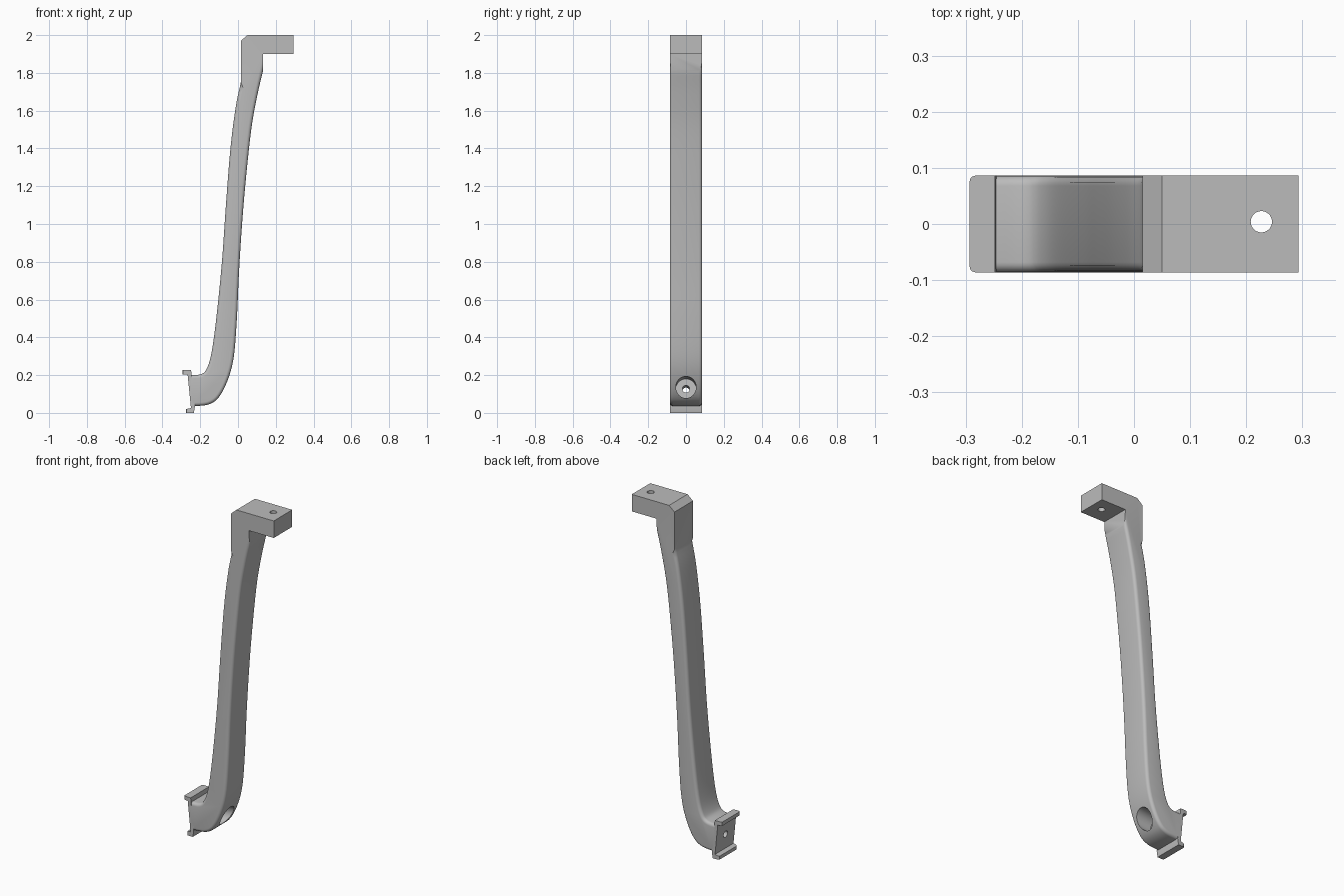
import bpy, bmesh, math
from mathutils import Vector, Matrix

if "Cube" in bpy.data.objects:
    bpy.data.objects.remove(bpy.data.objects["Cube"])

grey = bpy.data.materials.new("matte grey")
grey.use_nodes = True
colour = (0.5, 0.5, 0.5, 1)
grey.diffuse_color = colour
grey.node_tree.nodes["Principled BSDF"].inputs["Base Color"].default_value = colour

HALF = 0.086  # half the width along y


def smooth_path(pts, steps=5):
    """Catmull-Rom samples through 2D points."""
    p = [Vector(q) for q in pts]
    p = [2 * p[0] - p[1]] + p + [2 * p[-1] - p[-2]]
    out = []
    for a, b, c, d in zip(p, p[1:], p[2:], p[3:]):
        for i in range(steps):
            t = i / steps
            out.append(0.5 * (2 * b + (c - a) * t + (2 * a - 5 * b + 4 * c - d) * t * t
                              + (3 * b - a - 3 * c + d) * t ** 3))
    return out + [p[-2]]


def prism(name, profile, half, round_rule, radius, segments):
    """Extrude an xz profile along y and round the edges picked by the rule."""
    bm = bmesh.new()
    front = bm.faces.new([bm.verts.new((x, -half, z)) for x, z in profile])
    ext = bmesh.ops.extrude_face_region(bm, geom=[front])["geom"]
    bmesh.ops.translate(bm, vec=(0, 2 * half, 0),
                        verts=[v for v in ext if isinstance(v, bmesh.types.BMVert)])
    bmesh.ops.recalc_face_normals(bm, faces=bm.faces)
    bmesh.ops.bevel(bm, geom=[e for e in bm.edges if round_rule(e)], offset=radius,
                    segments=segments, profile=0.5, affect='EDGES', clamp_overlap=True)
    bmesh.ops.recalc_face_normals(bm, faces=bm.faces)
    mesh = bpy.data.meshes.new(name)
    bm.to_mesh(mesh)
    bm.free()
    mesh.materials.append(grey)
    obj = bpy.data.objects.new(name, mesh)
    bpy.context.collection.objects.link(obj)
    return obj


def drill(obj, start, direction, radius, length):
    """Cut a round hole beginning at start and running along direction."""
    d = Vector(direction).normalized()
    bm = bmesh.new()
    bmesh.ops.create_cone(bm, cap_ends=True, segments=32, radius1=radius,
                          radius2=radius, depth=length)
    rot = d.to_track_quat('Z', 'Y').to_matrix().to_4x4()
    bm.transform(Matrix.Translation(Vector(start) + d * length / 2) @ rot)
    mesh = bpy.data.meshes.new("hole_cutter")
    bm.to_mesh(mesh)
    bm.free()
    mesh.materials.append(grey)
    cutter = bpy.data.objects.new("hole_cutter", mesh)
    cutter.hide_render = True
    bpy.context.collection.objects.link(cutter)
    mod = obj.modifiers.new("hole", 'BOOLEAN')
    mod.operation, mod.solver, mod.object = 'DIFFERENCE', 'EXACT', cutter
    bpy.context.view_layer.objects.active = obj
    bpy.ops.object.modifier_apply(modifier=mod.name)
    bpy.data.objects.remove(cutter)


# Arm: square-cut head on top, long curved leg with rounded edges, hooked foot
head = [(0.015, 1.97), (0.05, 2.0), (0.293, 2.0), (0.293, 1.9), (0.132, 1.9)]
outer = smooth_path([(0.132, 1.81), (0.102, 1.68), (0.07, 1.5), (0.038, 1.2), (0.018, 0.95),
                     (0.004, 0.72), (-0.006, 0.5), (-0.022, 0.3), (-0.052, 0.18),
                     (-0.1, 0.085), (-0.155, 0.045), (-0.24, 0.035)])
inner = smooth_path([(-0.255, 0.2), (-0.195, 0.205), (-0.165, 0.235), (-0.14, 0.32),
                     (-0.115, 0.5), (-0.085, 0.8), (-0.064, 1.1), (-0.04, 1.4),
                     (-0.012, 1.62), (0.015, 1.75)])


def leg_edge(e):
    a, b = (v.co for v in e.verts)
    along = abs(a.y - b.y) < 0.001
    end_cut = max(a.x, b.x) < -0.235 and abs(a.z - b.z) > 0.1
    return along and not end_cut and max(a.z, b.z) < 1.815


arm = prism("arm", head + outer + inner, HALF, leg_edge, 0.018, 5)

# Clamp plate with a hooked lip at top and bottom
plate_profile = [(-0.293, 0.204), (-0.293, 0.226), (-0.248, 0.226), (-0.246, 0.2),
                 (-0.228, 0.035), (-0.234, 0.0), (-0.275, 0.0), (-0.275, 0.02),
                 (-0.249, 0.026), (-0.267, 0.204)]


def lip_corner(e):
    a, b = (v.co for v in e.verts)
    lip_tip = max(a.x, b.x) < -0.27 and abs(a.z - b.z) > 0.01
    return lip_tip and abs(a.y - b.y) < 0.001


plate = prism("clamp_plate", plate_profile, HALF, lip_corner, 0.01, 3)

# Mounting hole in the head
drill(arm, (0.227, 0.004, 1.8), (0, 0, 1), 0.019, 0.3)

# Sunk screw hole in the foot, square to the clamp plate
axis = Vector((math.cos(0.115), 0, math.sin(0.115)))
plate_point = Vector((-0.257, 0, 0.115))
drill(arm, plate_point + axis * 0.1, axis, 0.054, 0.3)
for part in (arm, plate):
    drill(part, plate_point - axis * 0.08, axis, 0.019, 0.25)

bpy.ops.object.select_all(action='DESELECT')
for part in (arm, plate):
    part.select_set(True)
bpy.context.view_layer.objects.active = arm
bpy.ops.object.shade_smooth_by_angle(angle=math.radians(30))
